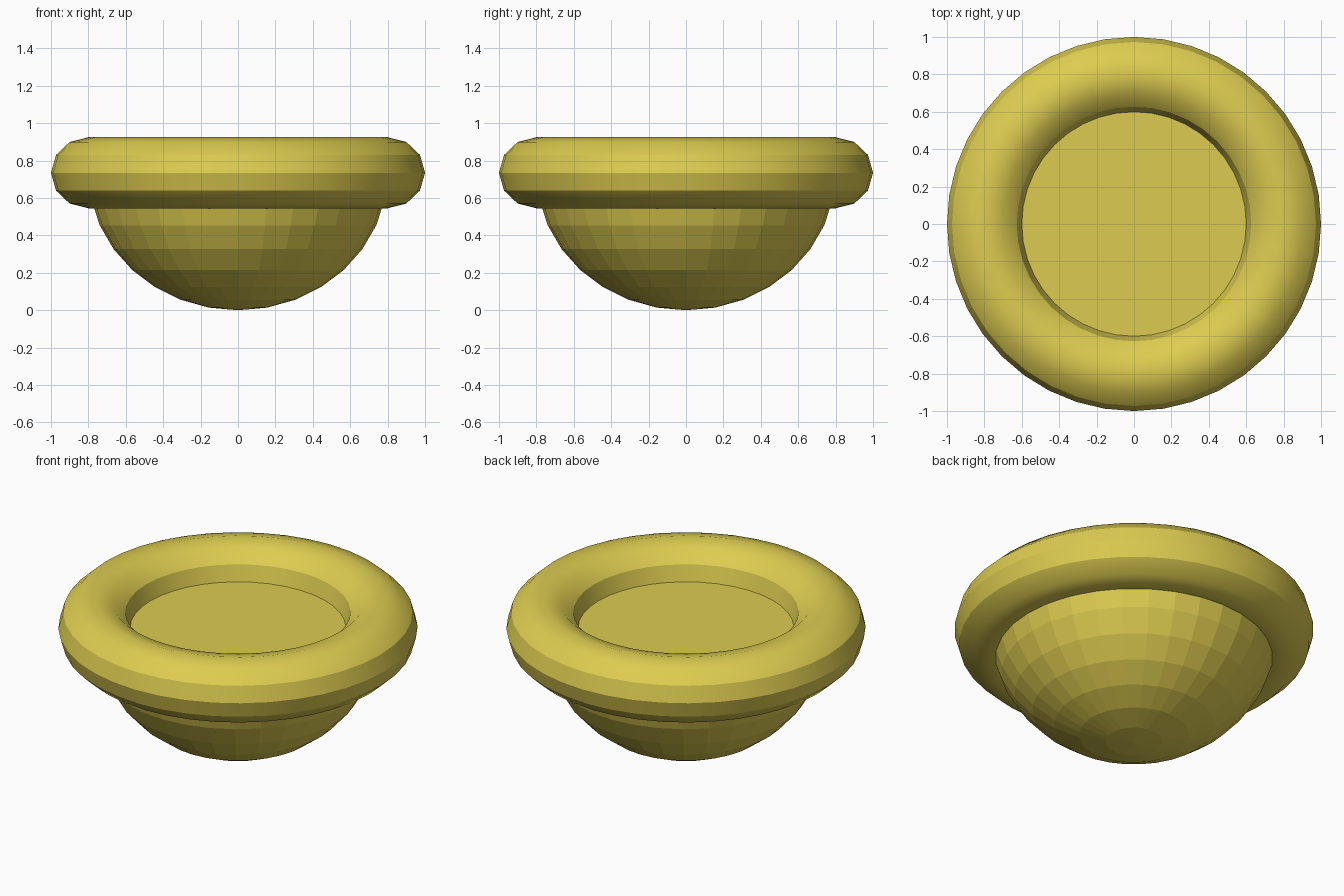
import bpy
from math import sin, cos, pi, radians

if "Cube" in bpy.data.objects:
    bpy.data.objects.remove(bpy.data.objects["Cube"])

mat = bpy.data.materials.new("yellow")
mat.diffuse_color = (0.72, 0.60, 0.08, 1)
mat.use_nodes = True
mat.node_tree.nodes["Principled BSDF"].inputs["Base Color"].default_value = mat.diffuse_color


def lathe(name, profile, sides, closed=False):
    """Spin (radius, z) points around z; radius 0 becomes a pole."""
    verts, faces, rings = [], [], []
    for r, z in profile:
        n = 1 if r < 1e-6 else sides
        start = len(verts)
        verts += [(r * cos(2 * pi * i / sides), r * sin(2 * pi * i / sides), z) for i in range(n)]
        rings.append([start + i % n for i in range(sides)])
    pairs = list(zip(rings, rings[1:]))
    if closed:
        pairs.append((rings[-1], rings[0]))
    for a, b in pairs:
        for i in range(sides):
            j = (i + 1) % sides
            faces.append(list(dict.fromkeys((a[i], a[j], b[j], b[i]))))
    if not closed:
        faces.append(rings[-1])          # flat lid
    me = bpy.data.meshes.new(name)
    me.from_pydata(verts, [], faces)
    me.materials.append(mat)
    ob = bpy.data.objects.new(name, me)
    bpy.context.collection.objects.link(ob)
    return ob


MID = 0.735

# Half-ellipsoid bowl with a flat top surface
lathe("bowl", [(0.8 * sin(k * pi / 16), MID - MID * cos(k * pi / 16)) for k in range(9)], 32)

# Thick rounded rim
rim = lathe("rim", [(0.8 + 0.2 * cos(k * pi / 6), MID + 0.19 * sin(k * pi / 6)) for k in range(12)],
            40, closed=True)
bpy.context.view_layer.objects.active = rim
rim.select_set(True)
bpy.ops.object.shade_smooth_by_angle(angle=radians(30))
